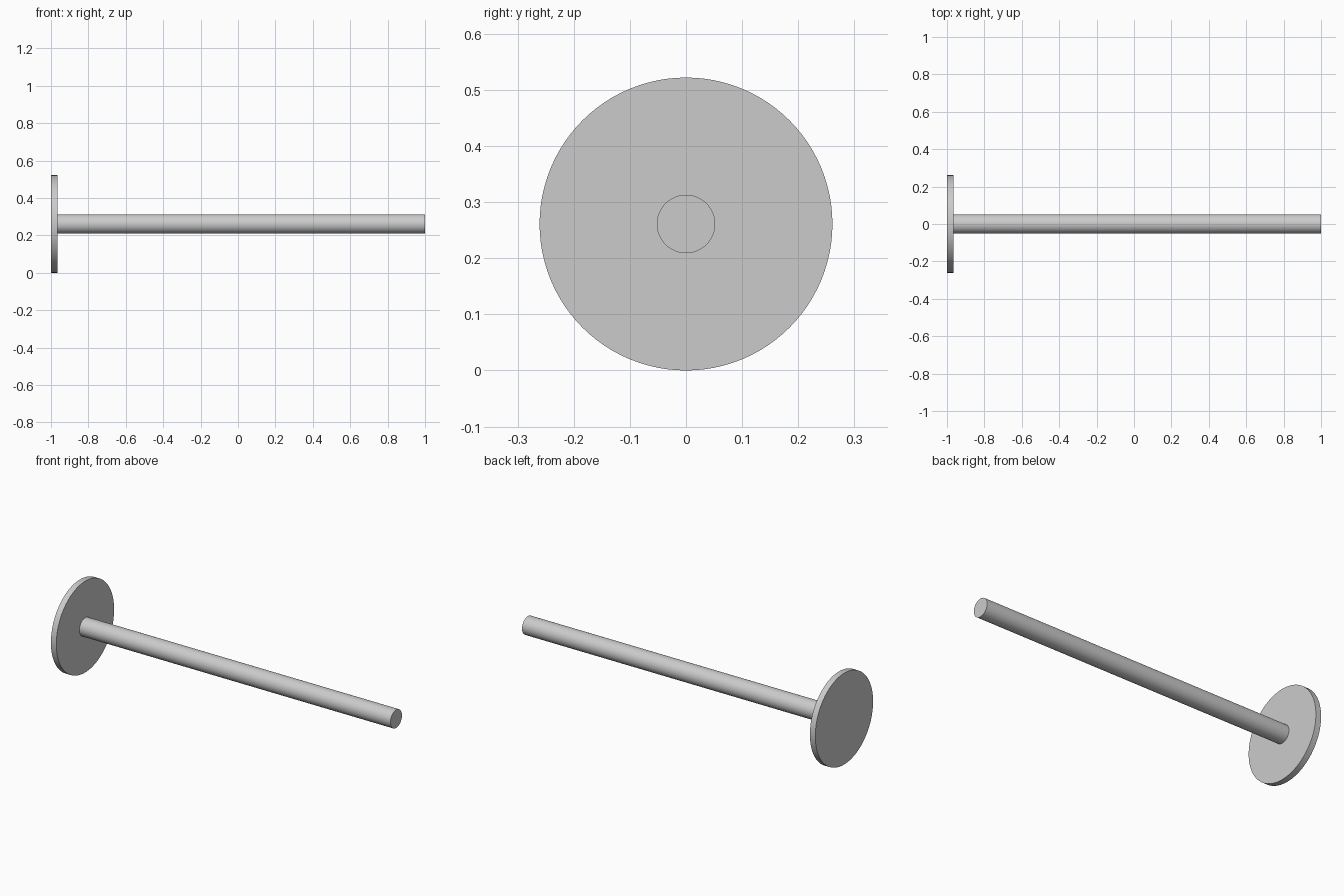
import bpy
import math

if "Cube" in bpy.data.objects:
    bpy.data.objects.remove(bpy.data.objects["Cube"])

RADIUS = 0.261      # disc radius, also the height of the shared axis
DISC_END = -0.966   # inner face of the disc


def x_cylinder(name, x0, x1, radius, sides=96):
    """Capped cylinder lying along x between x0 and x1."""
    bpy.ops.mesh.primitive_cylinder_add(
        vertices=sides, radius=radius, depth=x1 - x0,
        location=((x0 + x1) / 2, 0, RADIUS),
        rotation=(0, math.pi / 2, 0))
    obj = bpy.context.object
    obj.name = name
    bpy.ops.object.transform_apply(location=False, rotation=True, scale=True)
    bpy.ops.object.shade_smooth_by_angle(angle=math.radians(30))
    return obj


# Thin round flange at the left end
x_cylinder("end_disc", -1.0, DISC_END, RADIUS)

# Long straight rod from the disc face to the right end
x_cylinder("rod", DISC_END, 1.0, 0.052)
